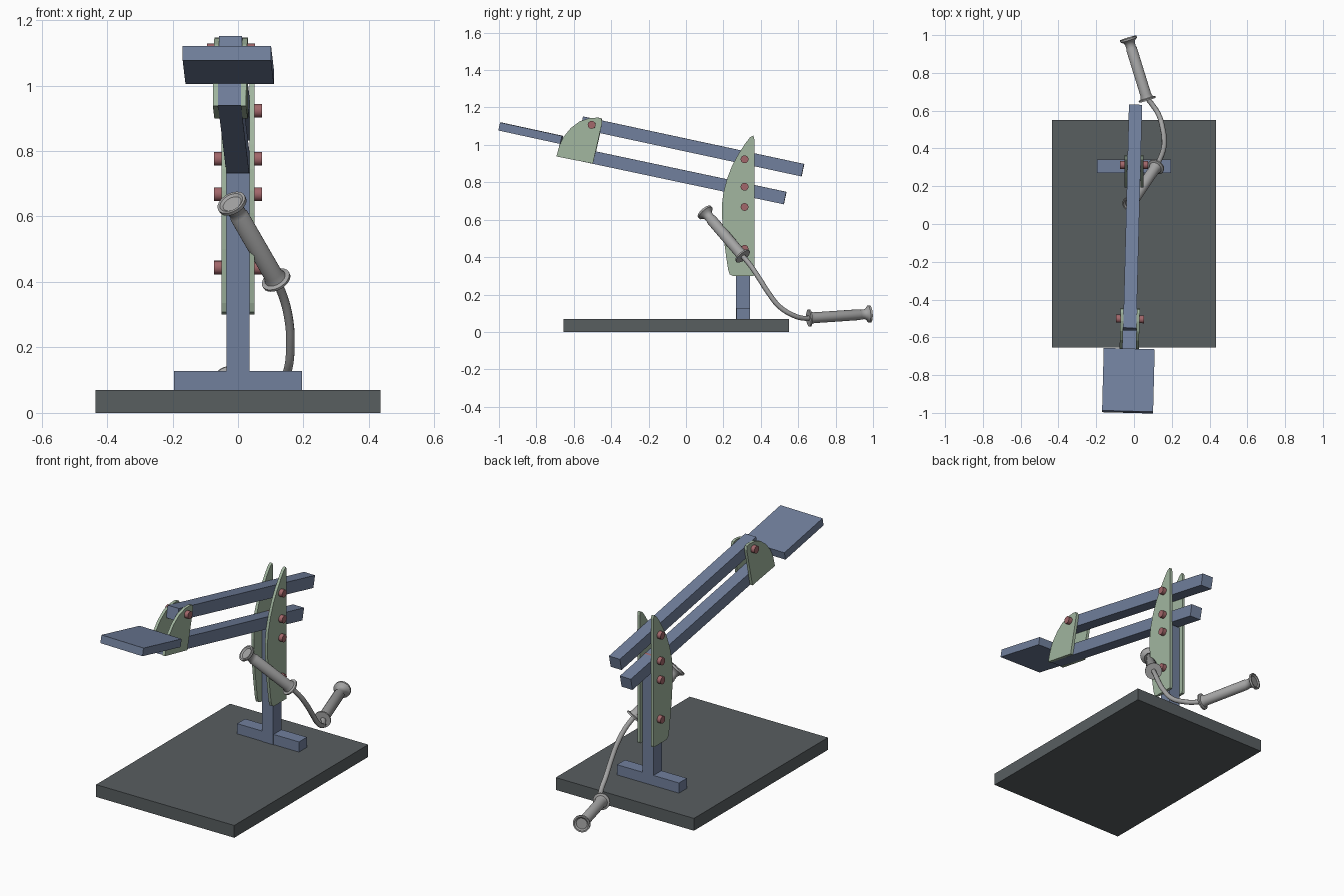
import bpy, bmesh, math
from mathutils import Vector, Matrix

if "Cube" in bpy.data.objects:
    bpy.data.objects.remove(bpy.data.objects["Cube"])


def material(name, rgb):
    m = bpy.data.materials.new(name)
    m.diffuse_color = (*rgb, 1)
    m.use_nodes = True
    m.node_tree.nodes["Principled BSDF"].inputs["Base Color"].default_value = m.diffuse_color
    return m


BLUE = material("blue paint", (0.165, 0.215, 0.335))
DARK = material("dark rubber", (0.098, 0.112, 0.118))
GREEN = material("pale green plate", (0.36, 0.47, 0.35))
RED = material("dull red bolt", (0.36, 0.135, 0.145))
GREY = material("grey plastic", (0.37, 0.37, 0.37))

PIVOT = Vector((0, 0.313, 0))
# the whole lever arm is swung slightly to the side about the post
SWING = Matrix.Translation(PIVOT) @ Matrix.Rotation(-0.026, 4, 'Z') @ Matrix.Translation(-PIVOT)
STILL = Matrix.Identity(4)


def finish(name, bm, mat, xf=STILL, smooth=False):
    bmesh.ops.recalc_face_normals(bm, faces=bm.faces)
    bm.transform(xf)
    me = bpy.data.meshes.new(name)
    bm.to_mesh(me)
    bm.free()
    me.materials.append(mat)
    ob = bpy.data.objects.new(name, me)
    bpy.context.collection.objects.link(ob)
    if smooth:
        bpy.ops.object.select_all(action='DESELECT')
        ob.select_set(True)
        bpy.context.view_layer.objects.active = ob
        bpy.ops.object.shade_smooth_by_angle(angle=math.radians(35))
    return ob


def prism(name, pts, x0, x1, mat, xf=STILL):
    """Extrude a (y, z) profile from x0 to x1."""
    bm = bmesh.new()
    f = bm.faces.new([bm.verts.new((x0, y, z)) for y, z in pts])
    ext = bmesh.ops.extrude_face_region(bm, geom=[f])["geom"]
    bmesh.ops.translate(bm, vec=(x1 - x0, 0, 0),
                        verts=[v for v in ext if isinstance(v, bmesh.types.BMVert)])
    return finish(name, bm, mat, xf)


def block(name, x, y0, y1, z0, z1, mat):
    return prism(name, [(y0, z0), (y1, z0), (y1, z1), (y0, z1)], -x, x, mat)


def plank(name, a, b, thick, x, mat):
    """Sloping board whose top edge runs from a to b in the (y, z) plane."""
    a, b = Vector(a), Vector(b)
    d = (b - a).normalized()
    n = Vector((d.y, -d.x)) * thick
    return prism(name, [a, b, b + n, a + n], -x, x, mat, SWING)


def lathe(name, profile, start, end, mat, sides=24, xf=STILL):
    """Turn (distance, radius) points around the axis from start to end."""
    bm = bmesh.new()
    rings = []
    for t, r in profile:
        rings.append([bm.verts.new((r * math.cos(k * math.tau / sides),
                                    r * math.sin(k * math.tau / sides), t)) for k in range(sides)])
    for p, q in zip(rings, rings[1:]):
        for k in range(sides):
            j = (k + 1) % sides
            bm.faces.new((p[k], p[j], q[j], q[k]))
    bm.faces.new(rings[0])
    bm.faces.new(rings[-1])
    start, end = Vector(start), Vector(end)
    turn = (end - start).to_track_quat('Z', 'Y').to_matrix().to_4x4()
    return finish(name, bm, mat, xf @ Matrix.Translation(start) @ turn, True)


def bolt(name, y, z, xf=STILL):
    h = 0.0735
    lathe(name, [(0, 0.021), (2 * h, 0.021)], (-h, y, z), (h, y, z), RED, 16, xf)


# base, foot and post
block("base_board", 0.435, -0.655, 0.55, 0, 0.07, DARK)
block("foot", 0.195, 0.27, 0.342, 0.07, 0.128, BLUE)
prism("post", [(0.267, 0.07), (0.342, 0.07), (0.342, 0.715), (0.267, 0.733)], -0.035, 0.035, BLUE)

# curved side plates of the post, and brackets behind the seat
side_profile = [(0.25, 0.30), (0.362, 0.30), (0.365, 0.31), (0.365, 1.03), (0.36, 1.05),
                (0.342, 1.04), (0.315, 1.005), (0.28, 0.95), (0.247, 0.89), (0.22, 0.82),
                (0.2, 0.745), (0.192, 0.68), (0.193, 0.61), (0.202, 0.5), (0.215, 0.4),
                (0.225, 0.335), (0.234, 0.308)]
bracket_profile = [(-0.692, 0.938), (-0.675, 1.0), (-0.652, 1.045), (-0.615, 1.09), (-0.567, 1.126),
                   (-0.515, 1.143), (-0.47, 1.146), (-0.452, 1.14), (-0.447, 1.12), (-0.497, 0.9)]
for side, s in (("left", -1), ("right", 1)):
    prism("post_plate_" + side, side_profile, s * 0.035, s * 0.051, GREEN)
    prism("seat_bracket_" + side, bracket_profile, s * 0.035, s * 0.051, GREEN, SWING)

# parallel lever bars and seat
plank("upper_bar", (-0.55, 1.152), (0.632, 0.898), 0.068, 0.035, BLUE)
plank("lower_bar", (-0.675, 1.006), (0.537, 0.749), 0.068, 0.035, BLUE)
plank("seat", (-0.991, 1.12), (-0.66, 1.048), 0.044, 0.135, BLUE)

# bolts
for i, z in enumerate((0.444, 0.668, 0.776, 0.923)):
    bolt(f"post_bolt_{i + 1}", 0.313, z)
bolt("bracket_bolt", -0.503, 1.107, SWING)

# two grips with flanges, joined by a bent cord
grip = [(0, 0.015), (0, 0.046), (0.008, 0.046), (0.012, 0.034), (0.03, 0.029), (0.285, 0.029),
        (0.29, 0.026), (0.31, 0.026), (0.323, 0.031), (0.334, 0.046), (0.345, 0.046),
        (0.345, 0.038), (0.339, 0.03)]
lathe("upper_grip", grip, (0.118, 0.305, 0.403), (-0.02, 0.10, 0.642), GREY)
lathe("lower_grip", grip, (0.071, 0.656, 0.074), (-0.03, 0.982, 0.096), GREY)

path = [(0.11, 0.293, 0.417), (0.138, 0.345, 0.355), (0.156, 0.395, 0.28), (0.160, 0.44, 0.21),
        (0.153, 0.50, 0.135), (0.13, 0.58, 0.086), (0.098, 0.63, 0.073), (0.067, 0.67, 0.075)]
cu = bpy.data.curves.new("cord", 'CURVE')
cu.dimensions = '3D'
cu.bevel_depth = 0.0135
cu.bevel_resolution = 3
cu.resolution_u = 5
sp = cu.splines.new('BEZIER')
sp.bezier_points.add(len(path) - 1)
for bp, co in zip(sp.bezier_points, path):
    bp.co = co
    bp.handle_left_type = bp.handle_right_type = 'AUTO'
cu.materials.append(GREY)
bpy.context.collection.objects.link(bpy.data.objects.new("cord", cu))
